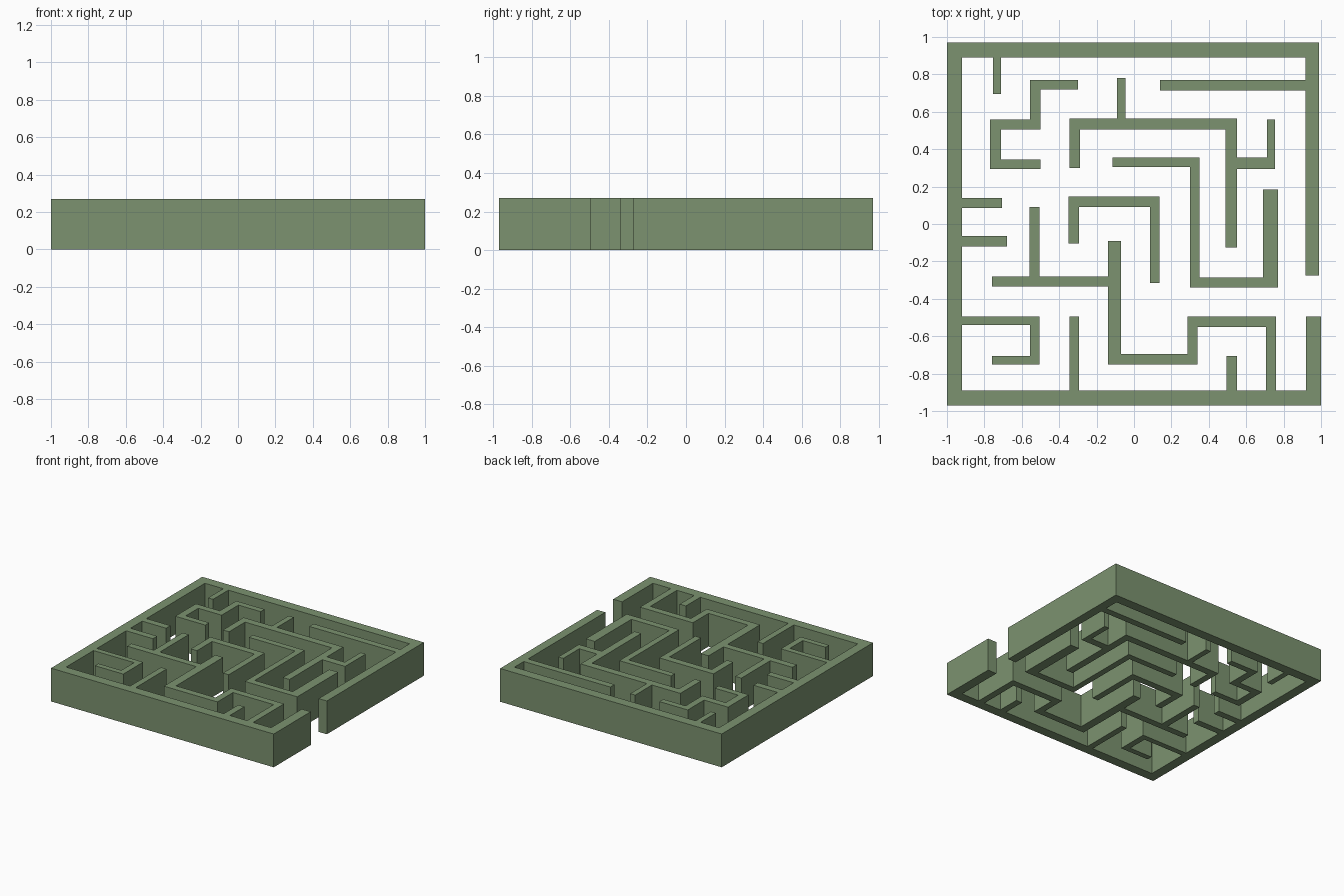
import bpy, bmesh

H = 0.27  # wall height

mat = bpy.data.materials.new("hedge_green")
mat.diffuse_color = (0.20, 0.29, 0.16, 1)


def walls(name, rects):
    """Merge plan rectangles (x0, x1, y0, y1) into one clean footprint and extrude it."""
    xs = sorted({v for r in rects for v in r[:2]})
    ys = sorted({v for r in rects for v in r[2:]})
    bm = bmesh.new()
    verts = {}

    def vert(x, y):
        if (x, y) not in verts:
            verts[x, y] = bm.verts.new((x, y, 0))
        return verts[x, y]

    for xa, xb in zip(xs, xs[1:]):
        for ya, yb in zip(ys, ys[1:]):
            cx, cy = (xa + xb) / 2, (ya + yb) / 2
            if any(r[0] < cx < r[1] and r[2] < cy < r[3] for r in rects):
                bm.faces.new([vert(xa, ya), vert(xb, ya), vert(xb, yb), vert(xa, yb)])
    ext = bmesh.ops.extrude_face_region(bm, geom=bm.faces[:], use_keep_orig=True)
    top = [g for g in ext["geom"] if isinstance(g, bmesh.types.BMVert)]
    bmesh.ops.translate(bm, verts=top, vec=(0, 0, H))
    bmesh.ops.recalc_face_normals(bm, faces=bm.faces[:])
    bmesh.ops.dissolve_limit(bm, angle_limit=0.01, verts=bm.verts[:], edges=bm.edges[:])
    bmesh.ops.triangulate(bm, faces=[f for f in bm.faces if len(f.verts) > 4])
    bmesh.ops.recalc_face_normals(bm, faces=bm.faces[:])
    me = bpy.data.meshes.new(name)
    bm.to_mesh(me)
    bm.free()
    me.materials.append(mat)
    ob = bpy.data.objects.new(name, me)
    bpy.context.collection.objects.link(ob)


# Outer wall with the short spurs and the long branch joined to it
outer = [
    (-1, -0.92, -0.97, 0.97), (-1, 0.99, 0.89, 0.97),
    (0.917, 0.99, -0.275, 0.97),
    (-1, 1, -0.97, -0.89), (0.92, 1, -0.97, -0.495),
]
spurs = [
    (-0.755, -0.71, 0.695, 0.89), (0.14, 0.917, 0.715, 0.77),
    (-0.92, -0.705, 0.085, 0.14), (-0.92, -0.68, -0.12, -0.065),
    (-0.345, -0.295, -0.89, -0.495), (0.495, 0.55, -0.89, -0.705),
]
left_hook = [
    (-0.92, -0.505, -0.54, -0.495), (-0.555, -0.505, -0.75, -0.495),
    (-0.76, -0.505, -0.75, -0.705),
]
branch = [
    (0.705, 0.76, -0.89, -0.495), (0.285, 0.76, -0.55, -0.495),
    (0.285, 0.34, -0.75, -0.495), (-0.14, 0.34, -0.75, -0.695),
    (-0.14, -0.07, -0.75, -0.09), (-0.76, -0.14, -0.335, -0.28),
    (-0.56, -0.505, -0.28, 0.09),
]
walls("outer_wall", outer + spurs + left_hook + branch)

# Free-standing inner walls
walls("zigzag_wall", [
    (-0.555, -0.30, 0.72, 0.77), (-0.555, -0.50, 0.505, 0.77),
    (-0.77, -0.50, 0.505, 0.56), (-0.77, -0.71, 0.295, 0.56),
    (-0.77, -0.50, 0.295, 0.345),
])
walls("upper_wall", [
    (-0.345, -0.29, 0.30, 0.565), (-0.345, 0.55, 0.505, 0.565),
    (-0.09, -0.045, 0.565, 0.78), (0.49, 0.55, -0.125, 0.565),
    (0.55, 0.755, 0.295, 0.355), (0.71, 0.755, 0.295, 0.56),
])
walls("right_wall", [
    (-0.115, 0.35, 0.305, 0.355), (0.30, 0.35, -0.34, 0.355),
    (0.30, 0.77, -0.34, -0.285), (0.69, 0.77, -0.34, 0.185),
])
walls("centre_wall", [
    (-0.35, -0.295, -0.105, 0.147), (-0.35, 0.137, 0.09, 0.147),
    (0.085, 0.137, -0.315, 0.147),
])
